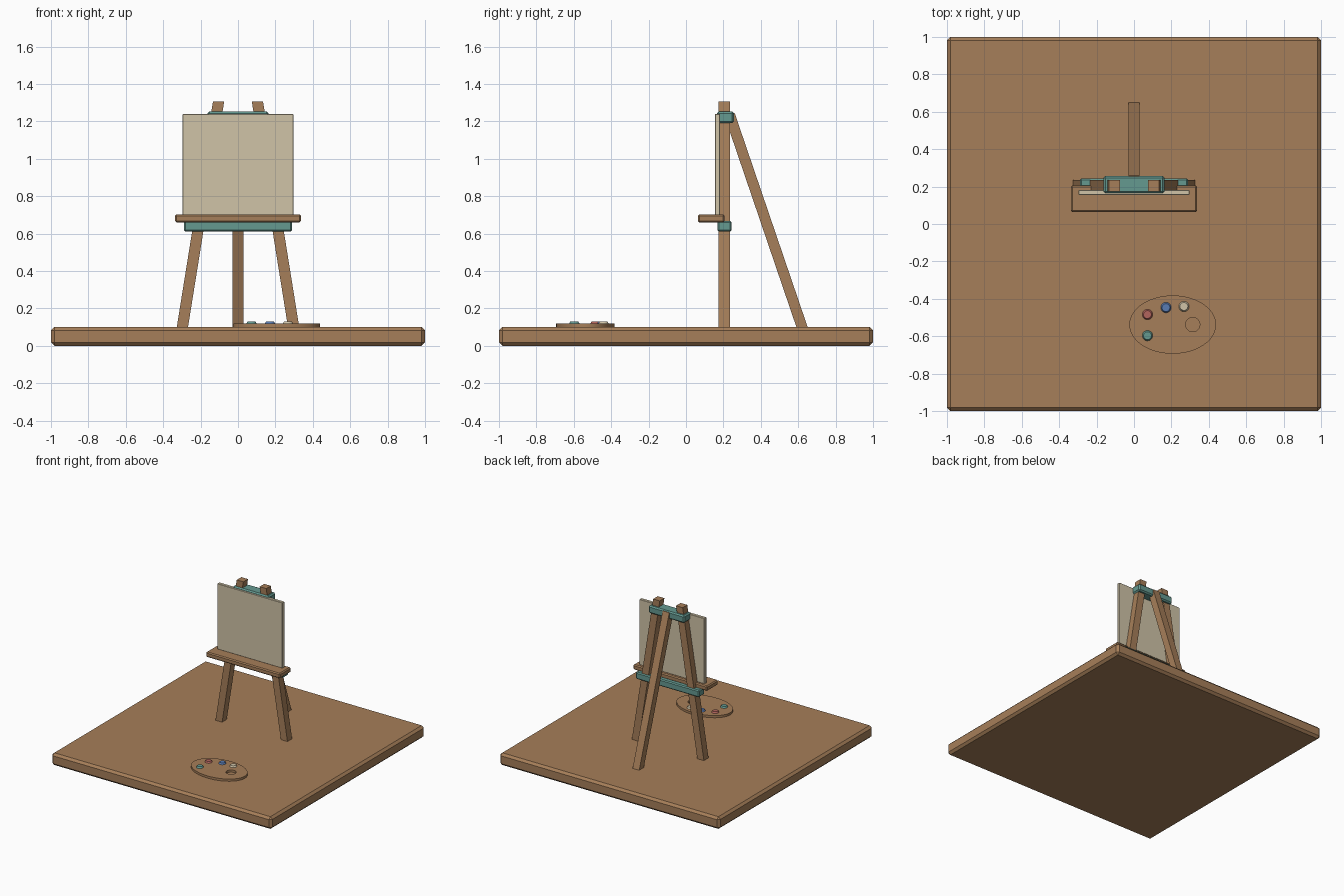
import bpy, bmesh, math

if "Cube" in bpy.data.objects:
    bpy.data.objects.remove(bpy.data.objects["Cube"])


def material(name, rgb):
    m = bpy.data.materials.new(name)
    m.diffuse_color = (*rgb, 1)
    m.use_nodes = True
    m.node_tree.nodes["Principled BSDF"].inputs["Base Color"].default_value = m.diffuse_color
    return m


WOOD = material("wood", (0.38, 0.21, 0.10))
TEAL = material("teal_paint", (0.13, 0.32, 0.28))
CREAM = material("canvas_cream", (0.63, 0.55, 0.39))
RED = material("paint_red", (0.45, 0.13, 0.11))
BLUE = material("paint_blue", (0.10, 0.20, 0.45))


def finish(name, bm, mat, bevel=0, smooth=False):
    bmesh.ops.recalc_face_normals(bm, faces=bm.faces)
    me = bpy.data.meshes.new(name)
    bm.to_mesh(me)
    bm.free()
    ob = bpy.data.objects.new(name, me)
    bpy.context.collection.objects.link(ob)
    me.materials.append(mat)
    if bevel:
        b = ob.modifiers.new("Bevel", "BEVEL")
        b.width, b.segments = bevel, 1
    if smooth:
        bpy.ops.object.select_all(action="DESELECT")
        ob.select_set(True)
        bpy.context.view_layer.objects.active = ob
        bpy.ops.object.shade_smooth_by_angle(angle=math.radians(30))
    return ob


def box(name, lo, hi, mat, bevel=0):
    bm = bmesh.new()
    bmesh.ops.create_cube(bm, size=1)
    for v in bm.verts:
        v.co = [(a + b) / 2 + c * (b - a) for a, b, c in zip(lo, hi, v.co)]
    return finish(name, bm, mat, bevel)


def leg(name, foot, top, w=0.06):
    """Square bar sheared between two level ends."""
    bm = bmesh.new()
    bmesh.ops.create_cube(bm, size=1)
    for v in bm.verts:
        end = top if v.co.z > 0 else foot
        v.co = (end[0] + v.co.x * w, end[1] + v.co.y * w, end[2])
    return finish(name, bm, WOOD)


# Floor board
box("base_board", (-1, -1, 0), (1, 1, 0.10), WOOD, 0.018)

# Easel legs
for side, s in (("left", -1), ("right", 1)):
    leg(f"front_leg_{side}", (s * 0.298, 0.205, 0.095), (s * 0.104, 0.205, 1.305))
leg("back_leg", (0, 0.622, 0.095), (0, 0.23, 1.245))

# Cross bars, shelf and canvas
box("top_crossbar", (-0.163, 0.165, 1.19), (0.163, 0.257, 1.252), TEAL, 0.01)
box("lower_crossbar", (-0.288, 0.168, 0.61), (0.288, 0.244, 0.667), TEAL, 0.008)
box("canvas_shelf", (-0.337, 0.063, 0.66), (0.337, 0.207, 0.702), WOOD, 0.008)
box("canvas", (-0.296, 0.155, 0.70), (0.296, 0.182, 1.24), CREAM, 0.003)

# Palette: oval plate with a round thumb hole
PX, PY, N = 0.207, -0.538, 48
bm = bmesh.new()
rings = []
for cx, rx, ry, z in ((PX, 0.232, 0.156, 0.10), (PX, 0.232, 0.156, 0.118),
                      (PX + 0.107, 0.038, 0.038, 0.118), (PX + 0.107, 0.038, 0.038, 0.10)):
    rings.append([bm.verts.new((cx + rx * math.cos(i * math.tau / N),
                                PY + ry * math.sin(i * math.tau / N), z)) for i in range(N)])
for k in range(4):
    a, b = rings[k], rings[(k + 1) % 4]
    for i in range(N):
        j = (i + 1) % N
        bm.faces.new((a[i], a[j], b[j], b[i]))
finish("palette", bm, WOOD, smooth=True)

# Paint dabs
for name, x, y, mat in (("red", 0.072, -0.484, RED), ("blue", 0.171, -0.447, BLUE),
                        ("cream", 0.267, -0.441, CREAM), ("teal", 0.072, -0.597, TEAL)):
    bm = bmesh.new()
    bmesh.ops.create_cone(bm, cap_ends=True, segments=20, radius1=0.029, radius2=0.021, depth=0.014)
    bmesh.ops.translate(bm, verts=bm.verts, vec=(x, y, 0.123))
    finish(f"paint_dab_{name}", bm, mat, smooth=True)
